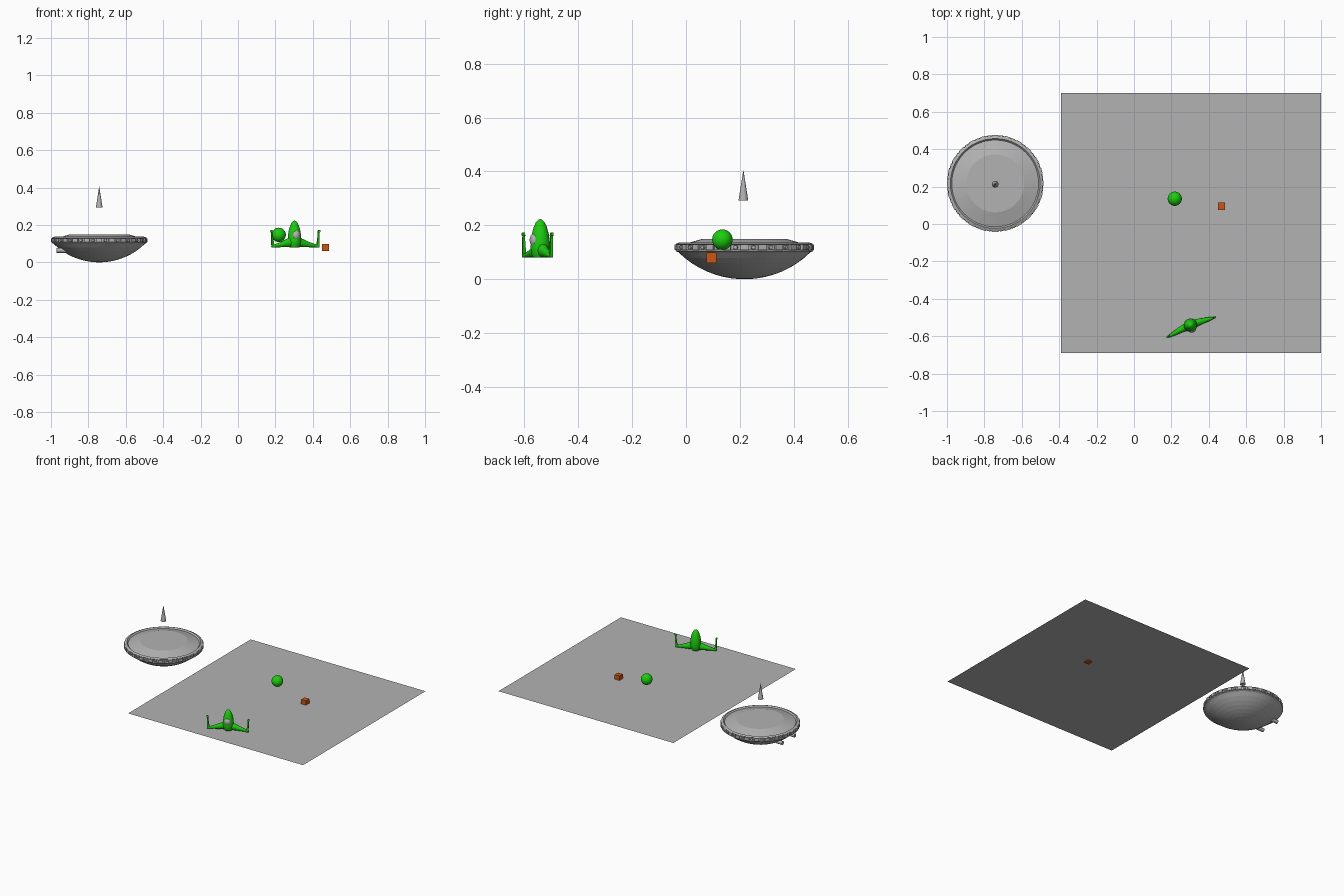
import bpy, bmesh, math
from mathutils import Matrix, Vector

if "Cube" in bpy.data.objects:
    bpy.data.objects.remove(bpy.data.objects["Cube"])


def material(name, rgb):
    m = bpy.data.materials.new(name)
    m.use_nodes = True
    m.diffuse_color = (*rgb, 1)
    m.node_tree.nodes["Principled BSDF"].inputs["Base Color"].default_value = (*rgb, 1)
    return m


grey = material("grey", (0.45, 0.45, 0.45))
green = material("green", (0.012, 0.6, 0.005))
orange = material("orange", (0.6, 0.09, 0.007))


def finish(name, bm, mat, matrix=Matrix(), smooth=None):
    bmesh.ops.recalc_face_normals(bm, faces=bm.faces[:])
    me = bpy.data.meshes.new(name)
    bm.to_mesh(me)
    bm.free()
    me.materials.append(mat)
    ob = bpy.data.objects.new(name, me)
    bpy.context.collection.objects.link(ob)
    ob.matrix_world = matrix
    if smooth:
        bpy.ops.object.select_all(action="DESELECT")
        ob.select_set(True)
        bpy.context.view_layer.objects.active = ob
        bpy.ops.object.shade_smooth_by_angle(angle=math.radians(smooth))
    return ob


def loft(bm, rings):
    """Skin a list of rings of points and cap both ends."""
    vs = [[bm.verts.new(p) for p in ring] for ring in rings]
    n = len(vs[0])
    for a, b in zip(vs, vs[1:]):
        for i in range(n):
            j = (i + 1) % n
            bm.faces.new((a[i], a[j], b[j], b[i]))
    bm.faces.new(vs[0])
    bm.faces.new(vs[-1])


def circle(r, z, n):
    return [(r * math.cos(math.tau * i / n), r * math.sin(math.tau * i / n), z) for i in range(n)]


def lathe(name, profile, n, mat, matrix, smooth=None):
    bm = bmesh.new()
    loft(bm, [circle(r, z, n) for r, z in profile])
    return finish(name, bm, mat, matrix, smooth)


# Ground sheet
bm = bmesh.new()
bmesh.ops.create_grid(bm, x_segments=1, y_segments=1, size=0.695)
finish("ground_sheet", bm, grey, Matrix.Translation((0.305, 0.005, 0.067)))

# Floating ball and small box
bm = bmesh.new()
bmesh.ops.create_uvsphere(bm, u_segments=32, v_segments=16, radius=0.038)
finish("ball", bm, green, Matrix.Translation((0.218, 0.135, 0.147)), 40)
bm = bmesh.new()
bmesh.ops.create_cube(bm, size=0.038)
finish("small_box", bm, orange, Matrix.Translation((0.468, 0.095, 0.08)))

# Saucer: bowl, rim band and shallow deck
saucer = Matrix.Translation((-0.742, 0.217, 0))
bowl = [(0.245 * math.sin(t) / math.sin(0.8), 0.1 * (1 - math.cos(t)) / (1 - math.cos(0.8)))
        for t in [0.8 * (i + 0.4) / 8.4 for i in range(9)]]
bowl[0] = (bowl[0][0], 0)
lathe("saucer_hull", bowl + [(0.257, 0.105), (0.25, 0.11), (0.25, 0.127), (0.255, 0.131),
                             (0.24, 0.137), (0.232, 0.128), (0.155, 0.15)], 48, grey, saucer)

# Rim blocks alternating with round ports
bm = bmesh.new()
count = 24
for i in range(count):
    turn = Matrix.Rotation(math.tau * i / count, 4, "Z")
    bmesh.ops.create_cube(bm, size=1, matrix=turn @ Matrix.Translation((0.25, 0, 0.118))
                          @ Matrix.Diagonal((0.018, 0.03, 0.02, 1)))
    half = Matrix.Rotation(math.tau * (i + 0.5) / count, 4, "Z")
    bmesh.ops.create_cone(bm, cap_ends=True, segments=10, radius1=0.01, radius2=0.007, depth=0.012,
                          matrix=half @ Matrix.Translation((0.252, 0, 0.118))
                          @ Matrix.Rotation(math.pi / 2, 4, "Y"))
finish("rim_details", bm, grey, saucer)

# Twin pods under the rim
bm = bmesh.new()
for side in (-1, 1):
    bmesh.ops.create_cone(bm, cap_ends=True, segments=12, radius1=0.013, radius2=0.013, depth=0.05,
                          matrix=Matrix.Translation((-0.203, 0.07 * side, 0.064))
                          @ Matrix.Rotation(math.pi / 2, 4, "Y"))
finish("saucer_pods", bm, grey, saucer, 40)

# Spike hovering over the saucer
bm = bmesh.new()
bmesh.ops.create_cone(bm, cap_ends=True, segments=16, radius1=0.018, radius2=0, depth=0.114)
finish("spike", bm, grey, Matrix.Translation((-0.742, 0.213, 0.35)))

# Upright winged craft: bullet body
craft = Matrix.Translation((0.302, -0.541, 0.08)) @ Matrix.Rotation(math.radians(22.6), 4, "Z")
body = [(0.026, 0), (0.033, 0.012), (0.036, 0.035), (0.035, 0.065), (0.031, 0.09),
        (0.024, 0.115), (0.016, 0.132), (0.007, 0.141), (0.001, 0.143)]
lathe("craft_body", body, 20, green, craft, 50)

# Canopy bulging from the front of the body
bm = bmesh.new()
bmesh.ops.create_uvsphere(bm, u_segments=16, v_segments=10, radius=1,
                          matrix=Matrix.Translation((0, -0.023, 0.065)) @ Matrix.Diagonal((0.022, 0.018, 0.026, 1)))
finish("craft_canopy", bm, grey, craft, 50)

# Wings sweep forward: span, sweep, low, high, half thickness
wing = [(0, 0, 0, 0.07, 0.024), (0.04, -0.001, 0, 0.048, 0.02), (0.08, -0.005, 0, 0.03, 0.014),
        (0.115, -0.009, 0, 0.018, 0.009), (0.138, -0.012, 0, 0.014, 0.004)]
# Tip fins: height, inner span, outer span, half thickness
fin = [(0, 0.122, 0.136, 0.006), (0.02, 0.125, 0.137, 0.006), (0.055, 0.13, 0.138, 0.005),
       (0.08, 0.131, 0.138, 0.004), (0.082, 0.129, 0.143, 0.005), (0.093, 0.133, 0.143, 0.004)]
for side, label in ((1, "left"), (-1, "right")):
    bm = bmesh.new()
    rings = []
    for u, v, lo, hi, t in wing:
        mid, h = (lo + hi) / 2, (hi - lo) / 2
        rings.append([(side * u, v + t * math.cos(a), mid + h * math.sin(a))
                      for a in [math.tau * k / 10 for k in range(10)]])
    loft(bm, rings)
    finish(label + "_wing", bm, green, craft, 50)
    bm = bmesh.new()
    loft(bm, [[(side * a, -0.011 - t, z), (side * b, -0.011 - t, z),
               (side * b, -0.011 + t, z), (side * a, -0.011 + t, z)] for z, a, b, t in fin])
    finish(label + "_fin", bm, green, craft)
